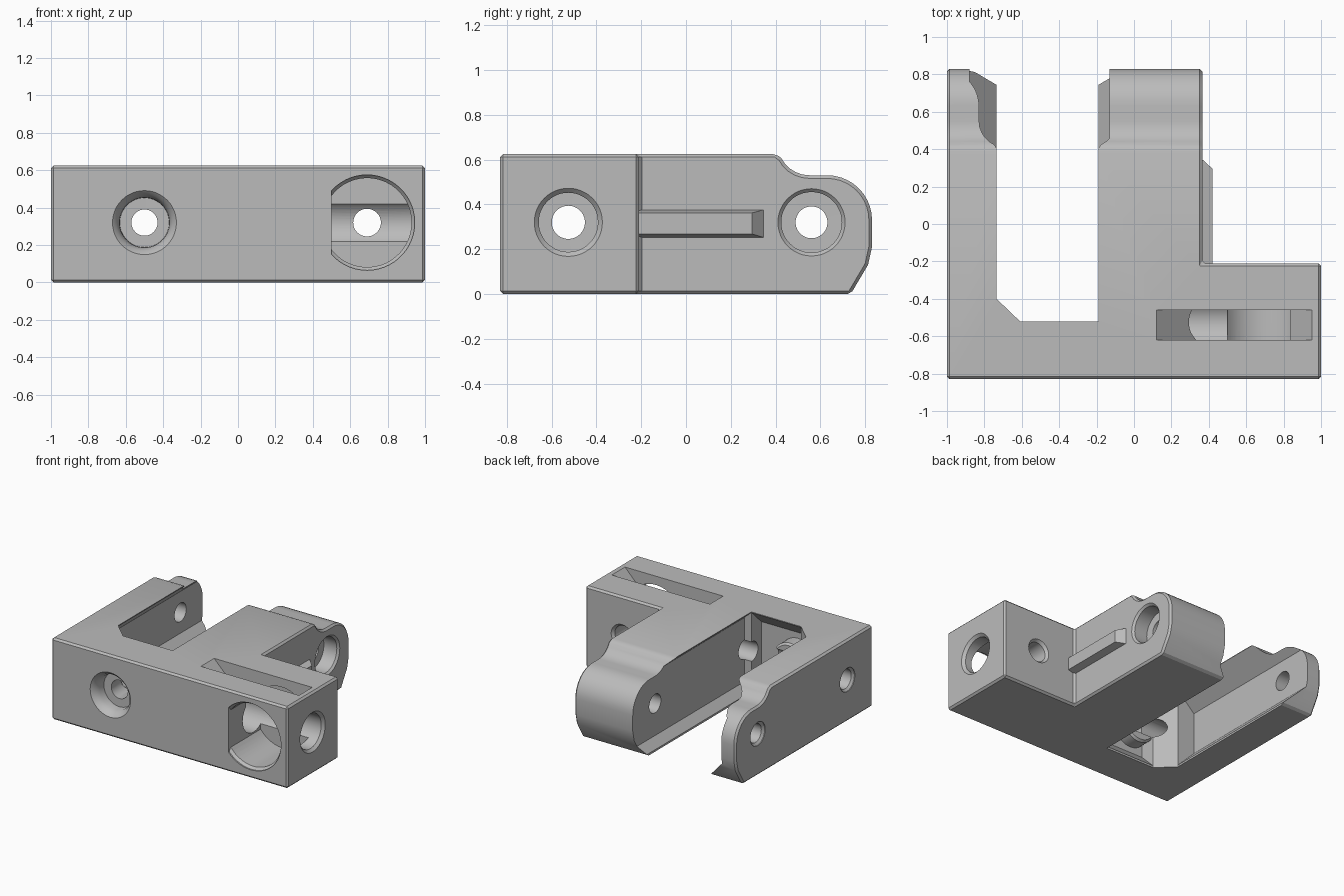
import bpy, bmesh
from math import sin, cos, pi, acos
from mathutils import Vector

cube = bpy.data.objects.get("Cube")
if cube:
    bpy.data.objects.remove(cube, do_unlink=True)

grey = bpy.data.materials.new("plain grey")
grey.use_nodes = True
grey.diffuse_color = (0.5, 0.5, 0.5, 1)
grey.node_tree.nodes["Principled BSDF"].inputs["Base Color"].default_value = (0.5, 0.5, 0.5, 1)

MID = 0.32    # height of every bore
TOP = 0.625


def place(axis, a, b, t):
    """Put a 2D section point at distance t along an axis."""
    return {"x": (t, a, b), "y": (a, t, b), "z": (a, b, t)}[axis]


def finish(name, bm):
    bmesh.ops.recalc_face_normals(bm, faces=bm.faces)
    mesh = bpy.data.meshes.new(name)
    bm.to_mesh(mesh)
    bm.free()
    mesh.materials.append(grey)
    ob = bpy.data.objects.new(name, mesh)
    bpy.context.collection.objects.link(ob)
    return ob


def loft(name, axis, sections):
    """Join matching 2D sections [(t, points), ...] into a closed solid."""
    bm = bmesh.new()
    rings = [[bm.verts.new(place(axis, a, b, t)) for a, b in pts] for t, pts in sections]
    n = len(rings[0])
    for r, s in zip(rings, rings[1:]):
        for i in range(n):
            j = (i + 1) % n
            bm.faces.new((r[i], r[j], s[j], s[i]))
    bm.faces.new(rings[0])
    bm.faces.new(rings[-1])
    return finish(name, bm)


def prism(name, axis, pts, t0, t1):
    return loft(name, axis, [(t0, pts), (t1, pts)])


def arc(cx, cy, r, a0, a1, n):
    return [(cx + r * cos(a0 + (a1 - a0) * i / n), cy + r * sin(a0 + (a1 - a0) * i / n))
            for i in range(n + 1)]


def turned(name, axis, centre, steps):
    """Stepped round solid from (t, radius) pairs."""
    return loft(name, axis, [(t, arc(centre, MID, r, 0, 2 * pi, 48)[:-1]) for t, r in steps])


def apply(ob, kind, **settings):
    mod = ob.modifiers.new(kind, kind)
    for key, value in settings.items():
        setattr(mod, key, value)
    bpy.context.view_layer.objects.active = ob
    bpy.ops.object.modifier_apply(modifier=mod.name)


def combine(ob, tool, operation="DIFFERENCE"):
    apply(ob, "BOOLEAN", object=tool, operation=operation, solver="EXACT")
    bpy.data.objects.remove(tool, do_unlink=True)


# Outer block: plan outline crossed with the rounded side profile
plan = [(-1, -0.83), (1, -0.83), (1, -0.21), (0.365, -0.21), (0.365, 0.9), (-1, 0.9)]
bracket = prism("bracket_body", "z", plan, 0, TOP)
side = [(-0.9, 0), (0.735, 0), (0.812, 0.13), (0.83, 0.21)]
side += arc(0.63, 0.33, 0.2, 0, pi / 2, 10)
side += arc(0.55, 0.67, 0.14, 1.5 * pi, 1.15 * pi, 5)
side += [(0.4, TOP), (-0.9, TOP)]
combine(bracket, prism("side_profile", "x", side, -1.1, 1.1), "INTERSECT")
apply(bracket, "BEVEL", width=0.014, segments=1, limit_method="ANGLE", angle_limit=0.6)

# Channel between the two arms, with one cut corner
channel = [(-0.61, -0.52), (-0.19, -0.52), (-0.19, 1), (-0.735, 1), (-0.735, -0.4)]
combine(bracket, prism("channel", "z", channel, -0.1, 0.8))


# Undercut recesses in the channel walls, sloped at top and bottom
def recess(name, axis, wall, depth, t0, t1):
    s = 1 if depth > 0 else -1
    d = abs(depth)
    pts = [(wall - s * 0.05, 0.015), (wall, 0.015), (wall + depth, 0.015 + d),
           (wall + depth, TOP - d), (wall, TOP - 0.005), (wall - s * 0.05, TOP - 0.005)]
    combine(bracket, prism(name, axis, pts, t0, t1))


recess("left_recess", "y", -0.735, -0.145, -0.4, 1)
recess("right_recess", "y", -0.19, 0.06, -0.52, 1)
recess("end_recess", "x", -0.52, -0.12, -0.61, -0.19)

# Boss on the channel end wall
combine(bracket, turned("boss", "y", -0.5, [(-0.7, 0.14), (-0.545, 0.14), (-0.53, 0.125)]), "UNION")


# Front pocket with one flat side and a chamfered rim
def pocket_outline(r):
    a = acos(-0.19 / r)
    return arc(0.69, MID, r, -a, a, 40)


combine(bracket, prism("pocket", "y", pocket_outline(0.238), -0.9, -0.44))
combine(bracket, loft("pocket_rim", "y", [(-0.9, pocket_outline(0.255)),
                                          (-0.82, pocket_outline(0.255)),
                                          (-0.80, pocket_outline(0.237))]))

# Sloped slot in the top of the crossbar
slot = [(0.08, 0.665), (0.335, 0.41), (0.74, 0.41), (0.99, 0.665)]
combine(bracket, prism("slot", "y", slot, -0.62, -0.46))

# Bores: stepped holes along both axes
bores = [
    ("pocket_hole", "y", 0.69, [(-0.5, 0.09), (-0.44, 0.09), (-0.425, 0.074),
                                (-0.23, 0.074), (-0.205, 0.095), (-0.1, 0.095)]),
    ("front_hole", "y", -0.5, [(-0.9, 0.172), (-0.831, 0.172), (-0.81, 0.15), (-0.77, 0.134),
                               (-0.72, 0.132), (-0.719, 0.07), (-0.4, 0.07)]),
    ("crossbar_bore", "x", -0.525, [(-1.1, 0.09), (-0.995, 0.09), (-0.98, 0.074), (0.28, 0.074),
                                    (0.281, 0.132), (0.98, 0.132), (1.0, 0.152), (1.1, 0.152)]),
    ("arm_bore", "x", 0.56, [(-1.1, 0.09), (-0.995, 0.09), (-0.98, 0.071), (0.24, 0.071),
                             (0.241, 0.135), (0.35, 0.135), (0.366, 0.151), (0.5, 0.151)]),
]
for name, axis, centre, steps in bores:
    combine(bracket, turned(name, axis, centre, steps))

# Tapered rib on the outer arm face
rib = loft("side_rib", "x", [
    (0.355, [(-0.22, 0.25), (0.355, 0.25), (0.355, 0.378), (-0.22, 0.378)]),
    (0.42, [(-0.22, 0.268), (0.295, 0.268), (0.295, 0.362), (-0.22, 0.362)])])

for ob in (bracket, rib):
    bpy.ops.object.select_all(action="DESELECT")
    ob.select_set(True)
    bpy.context.view_layer.objects.active = ob
    bpy.ops.object.shade_smooth_by_angle(angle=0.45)
